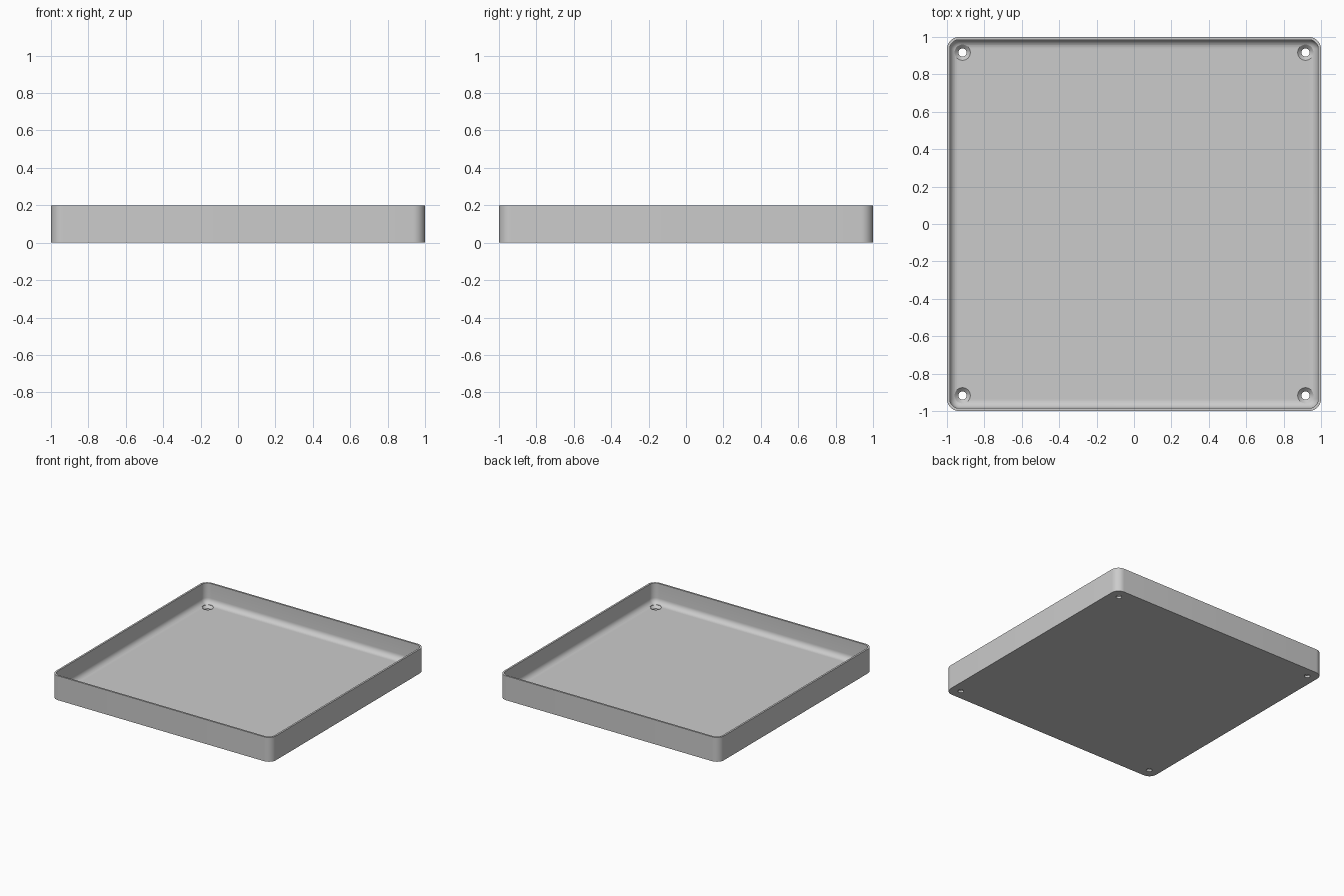
import bpy, bmesh, math

cube = bpy.data.objects.get("Cube")
if cube:
    bpy.data.objects.remove(cube, do_unlink=True)

HALF, HEIGHT, FLOOR = 1.0, 0.2, 0.035
WALL, CORNER, FILLET = 0.015, 0.065, 0.045
HOLE_POS, HOLE_R, SINK_R = 0.917, 0.022, 0.042

grey = bpy.data.materials.new("light_grey")
grey.use_nodes = True
grey.diffuse_color = (0.6, 0.6, 0.6, 1)
grey.node_tree.nodes["Principled BSDF"].inputs["Base Color"].default_value = (0.6, 0.6, 0.6, 1)


def rounded_square(bm, inset, z, steps=10):
    """Ring of vertices around a rounded square, moved inwards by inset."""
    ring = []
    centre, r = HALF - CORNER, CORNER - inset
    for quarter, (sx, sy) in enumerate([(1, 1), (-1, 1), (-1, -1), (1, -1)]):
        for i in range(steps + 1):
            a = math.pi / 2 * (quarter + i / steps)
            ring.append(bm.verts.new((sx * centre + r * math.cos(a),
                                      sy * centre + r * math.sin(a), z)))
    return ring


def circle(bm, r, z, x, y, n=40):
    return [bm.verts.new((x + r * math.cos(2 * math.pi * i / n),
                          y + r * math.sin(2 * math.pi * i / n), z)) for i in range(n)]


def skin(bm, rings):
    """Join successive rings with quads and cap both ends."""
    for a, b in zip(rings, rings[1:]):
        n = len(a)
        for i in range(n):
            j = (i + 1) % n
            bm.faces.new((a[i], a[j], b[j], b[i]))
    bm.faces.new(rings[0])
    bm.faces.new(rings[-1])


def finish(bm, name):
    bmesh.ops.recalc_face_normals(bm, faces=bm.faces)
    mesh = bpy.data.meshes.new(name)
    bm.to_mesh(mesh)
    bm.free()
    mesh.materials.append(grey)
    obj = bpy.data.objects.new(name, mesh)
    bpy.context.collection.objects.link(obj)
    return obj


# Tray: outer wall, thin rim, inner wall and a fillet down to the floor
profile = [(0, 0), (0, HEIGHT), (WALL, HEIGHT)]
for i in range(9):
    a = math.pi / 2 * i / 8
    profile.append((WALL + FILLET * (1 - math.cos(a)),
                    FLOOR + FILLET * (1 - math.sin(a))))
bm = bmesh.new()
skin(bm, [rounded_square(bm, inset, z) for inset, z in profile])
tray = finish(bm, "tray")

# Countersunk screw holes in the four corners
bm = bmesh.new()
sink = [(HOLE_R, -0.05), (HOLE_R, FLOOR - 0.02), (SINK_R, FLOOR), (SINK_R, FLOOR + 0.06)]
for sx in (-1, 1):
    for sy in (-1, 1):
        skin(bm, [circle(bm, r, z, sx * HOLE_POS, sy * HOLE_POS) for r, z in sink])
cutter = finish(bm, "screw_hole_cutter")
cutter.hide_render = True

cut = tray.modifiers.new("screw_holes", "BOOLEAN")
cut.operation = "DIFFERENCE"
cut.solver = "EXACT"
cut.object = cutter
bpy.ops.object.select_all(action="DESELECT")
tray.select_set(True)
bpy.context.view_layer.objects.active = tray
bpy.ops.object.modifier_apply(modifier=cut.name)
bpy.data.objects.remove(cutter, do_unlink=True)

bpy.ops.object.shade_smooth_by_angle(angle=math.radians(30))
